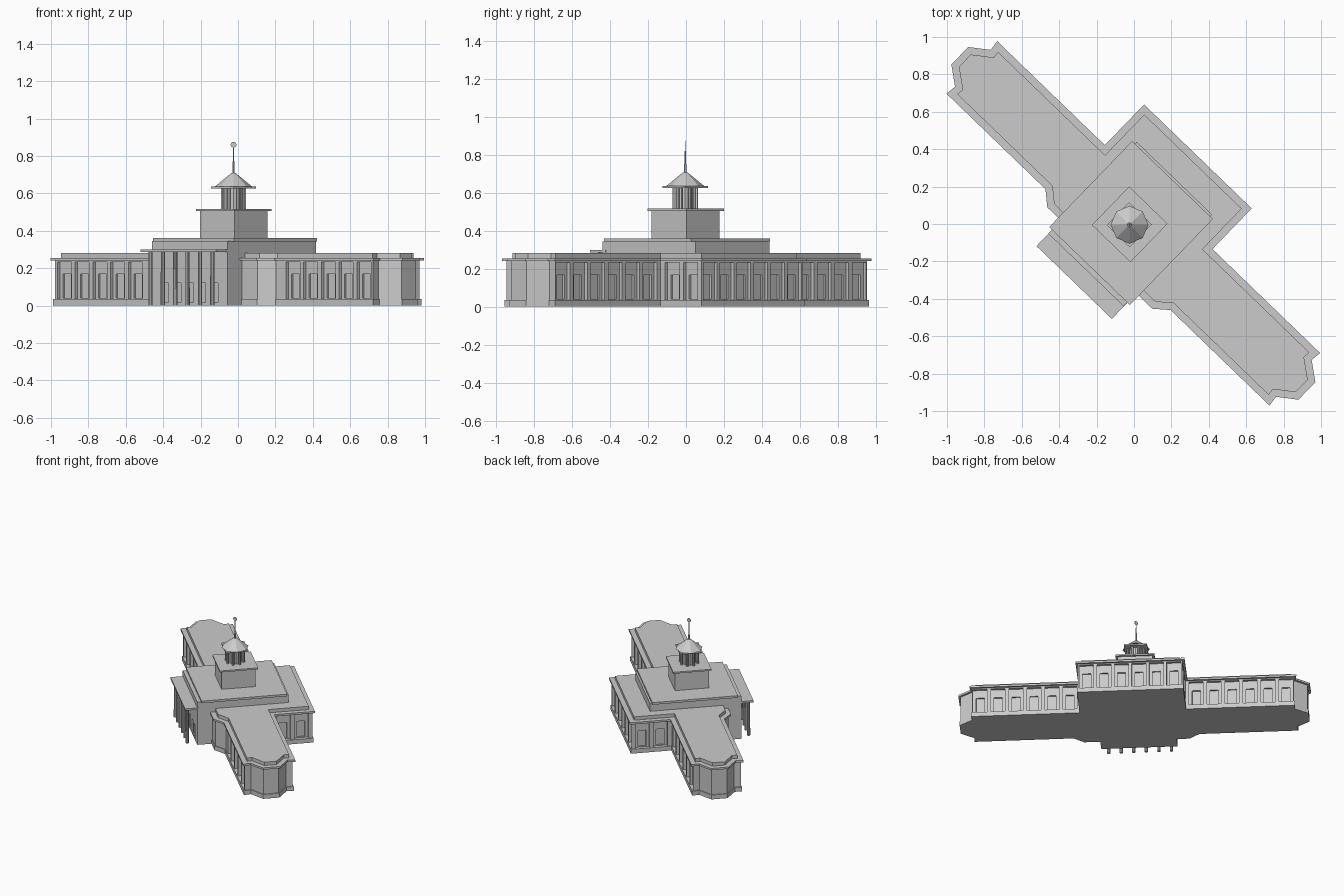
import bpy, bmesh, math
from mathutils import Vector, Matrix

if "Cube" in bpy.data.objects:
    bpy.data.objects.remove(bpy.data.objects["Cube"])

TURN = math.radians(-44)      # the whole plan is turned on the site
CU = -0.005                   # plan centre along the wings

stone = bpy.data.materials.new("pale_grey_stone")
stone.diffuse_color = (0.6, 0.6, 0.6, 1)
stone.use_nodes = True
stone.node_tree.nodes["Principled BSDF"].inputs["Base Color"].default_value = stone.diffuse_color


def finish(bm, name, turn=True):
    bmesh.ops.recalc_face_normals(bm, faces=bm.faces)
    me = bpy.data.meshes.new(name)
    bm.to_mesh(me)
    bm.free()
    me.materials.append(stone)
    ob = bpy.data.objects.new(name, me)
    bpy.context.collection.objects.link(ob)
    if turn:
        ob.rotation_euler.z = TURN
    return ob


def inset(pts, d):
    """Move every edge of a counter-clockwise outline inwards by d."""
    out = []
    for i, p in enumerate(pts):
        p = Vector(p)
        a = (p - Vector(pts[i - 1])).normalized()
        b = (Vector(pts[(i + 1) % len(pts)]) - p).normalized()
        na, nb = Vector((-a.y, a.x)), Vector((-b.y, b.x))
        out.append(p + (na + nb) * (d / (1 + na.dot(nb))))
    return out


def prism(name, pts, z0, z1):
    bm = bmesh.new()
    f = bm.faces.new([bm.verts.new((p[0], p[1], z0)) for p in pts])
    top = bmesh.ops.extrude_face_region(bm, geom=[f])["geom"]
    bmesh.ops.translate(bm, vec=(0, 0, z1 - z0),
                        verts=[g for g in top if isinstance(g, bmesh.types.BMVert)])
    return finish(bm, name)


def add_box(bm, u0, u1, v0, v1, z0, z1):
    m = Matrix.Translation(((u0 + u1) / 2, (v0 + v1) / 2, (z0 + z1) / 2)) \
        @ Matrix.Diagonal((u1 - u0, v1 - v0, z1 - z0, 1))
    bmesh.ops.create_cube(bm, size=1, matrix=m)


def box(name, *dims):
    bm = bmesh.new()
    add_box(bm, *dims)
    return finish(bm, name)


def add_cone(bm, x, y, z0, z1, r0, r1, n=8):
    bmesh.ops.create_cone(bm, cap_ends=True, segments=n, radius1=r0, radius2=r1,
                          depth=z1 - z0, matrix=Matrix.Translation((x, y, (z0 + z1) / 2)))


def cut(ob, cutter):
    mod = ob.modifiers.new("openings", 'BOOLEAN')
    mod.operation = 'DIFFERENCE'
    mod.solver = 'EXACT'
    mod.object = cutter
    bpy.context.view_layer.objects.active = ob
    bpy.ops.object.modifier_apply(modifier=mod.name)
    bpy.data.objects.remove(cutter)


# Plan outline: wings with canted ends, rear block, canted front links
half = [(0.39, -0.258), (0.465, -0.195), (1.2, -0.195), (1.193, -0.137),
        (1.29, -0.065), (1.29, 0.065), (1.193, 0.137), (1.2, 0.195),
        (0.4, 0.195), (0.4, 0.497)]
plan = [(CU + u, v) for u, v in half] + [(CU - u, v) for u, v in reversed(half)]

prism("plinth", inset(plan, 0.009), 0, 0.035)
walls = prism("outer_walls", inset(plan, 0.016), 0.02, 0.245)
prism("cornice", plan, 0.24, 0.255)
prism("parapet_roof", inset(plan, 0.038), 0.255, 0.282)

# Recessed bays, each with a deeper window
bays = []                                     # (u, v, faces along v?)
for s in (-1, 1):
    bays += [(CU + s * (0.585 + 0.132 * i), -0.179, True) for i in range(5)]
    bays += [(CU + s * (0.463 + 0.132 * i), 0.179, True) for i in range(6)]
    bays += [(CU + s * 0.384, v, False) for v in (0.265, 0.4)]
bays += [(CU - 0.32 + 0.128 * i, 0.481, True) for i in range(6)]


def bay_cutter(name, width, depth, z0, z1):
    bm = bmesh.new()
    for u, v, along in bays:
        a, b = (width / 2, depth) if along else (depth, width / 2)
        add_box(bm, u - a, u + a, v - b, v + b, z0, z1)
    return finish(bm, name)


cut(walls, bay_cutter("bay_cutter", 0.104, 0.02, 0.035, 0.232))
cut(walls, bay_cutter("window_cutter", 0.06, 0.032, 0.04, 0.168))

# Central hall
C = -0.015
hall = box("central_hall", C - 0.28, C + 0.28, -0.355, 0.326, 0, 0.345)
bm = bmesh.new()
for i in range(5):
    u = C - 0.184 + 0.092 * i
    add_box(bm, u - 0.026, u + 0.026, -0.37, -0.343, 0.015, 0.12)
cut(hall, finish(bm, "door_cutter"))
box("hall_roof_slab", C - 0.3, C + 0.3, -0.327, 0.312, 0.343, 0.36)

# Entrance portico
box("portico_roof", C - 0.278, C + 0.282, -0.447, -0.33, 0.285, 0.3)
bm = bmesh.new()
for i in range(6):
    add_cone(bm, C - 0.23 + 0.092 * i, -0.42, 0, 0.287, 0.012, 0.011, 10)
finish(bm, "portico_columns")

# Square tower
box("tower", C - 0.127, C + 0.127, -0.144, 0.11, 0.36, 0.506)
box("tower_cornice", C - 0.143, C + 0.143, -0.16, 0.126, 0.505, 0.517)

# Lantern with ring of posts, square eave and eight-sided roof
X, Y = -0.024, -0.004
bm = bmesh.new()
add_cone(bm, X, Y, 0.515, 0.63, 0.05, 0.05)
finish(bm, "lantern_core", False)
bm = bmesh.new()
for i in range(8):
    a = math.pi / 8 + i * math.pi / 4
    add_cone(bm, X + 0.064 * math.cos(a), Y + 0.064 * math.sin(a), 0.515, 0.63, 0.009, 0.009, 6)
finish(bm, "lantern_posts", False)
box("lantern_eave", C - 0.085, C + 0.085, -0.105, 0.065, 0.626, 0.636)
bm = bmesh.new()
add_cone(bm, X, Y, 0.636, 0.708, 0.1, 0.012)
finish(bm, "lantern_roof", False)

# Spire with flat round finial facing front
bm = bmesh.new()
add_cone(bm, X, Y, 0.7, 0.82, 0.007, 0.003, 6)
add_cone(bm, X, Y, 0.81, 0.85, 0.002, 0.002, 6)
finish(bm, "spire", False)
bm = bmesh.new()
bmesh.ops.create_cone(bm, cap_ends=True, segments=8, radius1=0.016, radius2=0.016, depth=0.005,
                      matrix=Matrix.Translation((X, Y, 0.86)) @ Matrix.Rotation(math.pi / 2, 4, 'X'))
finish(bm, "finial_disc", False)
